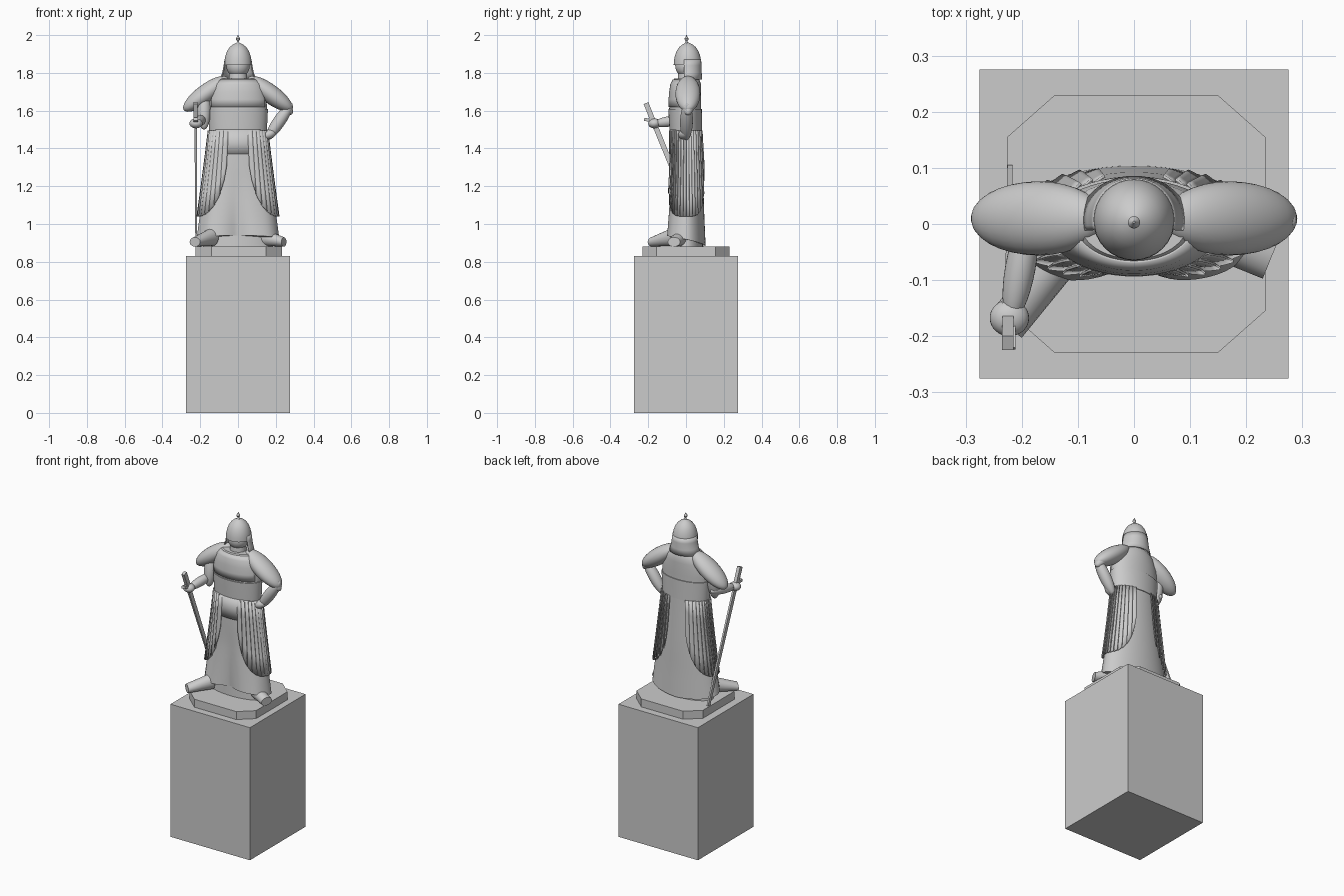
import bpy, bmesh
from math import sin, cos, pi, exp, sqrt, radians
from mathutils import Vector

if "Cube" in bpy.data.objects:
    bpy.data.objects.remove(bpy.data.objects["Cube"])


def finish(name, bm, smooth=True, angle=35):
    bmesh.ops.recalc_face_normals(bm, faces=bm.faces)
    me = bpy.data.meshes.new(name)
    bm.to_mesh(me)
    bm.free()
    ob = bpy.data.objects.new(name, me)
    bpy.context.collection.objects.link(ob)
    bpy.ops.object.select_all(action='DESELECT')
    bpy.context.view_layer.objects.active = ob
    ob.select_set(True)
    if smooth:
        bpy.ops.object.shade_smooth_by_angle(angle=radians(angle))
    return ob


def loft(name, rings, closed=True, caps=True, smooth=True, thick=0):
    bm = bmesh.new()
    rows = [[bm.verts.new(p) for p in r] for r in rings]
    n = len(rows[0])
    for a, b in zip(rows, rows[1:]):
        for i in range(n if closed else n - 1):
            j = (i + 1) % n
            bm.faces.new((a[i], a[j], b[j], b[i]))
    if closed and caps:
        bm.faces.new(rows[0])
        bm.faces.new(rows[-1])
    ob = finish(name, bm, smooth)
    if thick:
        m = ob.modifiers.new("thickness", 'SOLIDIFY')
        m.thickness = thick
    return ob


def oval(z, rx, rf, rb, n=48, cy=0.0):
    out = []
    for i in range(n):
        a = 2 * pi * i / n
        out.append((rx * sin(a), cy - (rf if cos(a) > 0 else rb) * cos(a), z))
    return out


# Figure silhouette: z, half width, front depth, back depth
SHAPE = [(0.88, 0.225, 0.118, 0.104), (1.04, 0.203, 0.102, 0.097), (1.2, 0.182, 0.088, 0.092),
         (1.49, 0.147, 0.082, 0.080), (1.60, 0.154, 0.089, 0.079), (1.68, 0.150, 0.087, 0.080),
         (1.74, 0.128, 0.078, 0.079), (1.77, 0.095, 0.062, 0.070)]


def size(z):
    for p, q in zip(SHAPE, SHAPE[1:]):
        if z <= q[0]:
            t = max(0, (z - p[0]) / (q[0] - p[0]))
            return [p[k] + (q[k] - p[k]) * t for k in (1, 2, 3)]
    return SHAPE[-1][1:]


def skin(a, z, off=0.0):
    rx, rf, rb = size(z)
    return ((rx + off) * sin(a), -((rf if cos(a) > 0 else rb) + off) * cos(a), z)


def ellipsoid(name, p0, p1, rx, ry):
    p0, p1 = Vector(p0), Vector(p1)
    bm = bmesh.new()
    bmesh.ops.create_uvsphere(bm, u_segments=28, v_segments=16, radius=1)
    for v in bm.verts:
        v.co = (v.co.x * rx, v.co.y * ry, v.co.z * (p1 - p0).length / 2)
    q = (p1 - p0).to_track_quat('Z', 'Y')
    for v in bm.verts:
        v.co = q @ v.co + (p0 + p1) / 2
    return finish(name, bm)


def box_along(name, p0, p1, wx, wy, taper=1.0):
    # rectangular bar; section lies across the bar, wx along world x
    p0, p1 = Vector(p0), Vector(p1)
    d = (p1 - p0).normalized()
    u = Vector((1, 0, 0))
    v = d.cross(u).normalized()
    rings = []
    for p, s in ((p0, 1), (p1, taper)):
        rings.append([p + u * x * wx * s / 2 + v * y * wy * s / 2
                      for x, y in ((-1, -1), (1, -1), (1, 1), (-1, 1))])
    return loft(name, rings, smooth=False)


# Pedestal and chamfered plinth
loft("pedestal", [[(x * .275, y * .275, z) for x, y in ((-1, -1), (1, -1), (1, 1), (-1, 1))]
                  for z in (0, 0.83)], smooth=False)
OCT = [(-.145, -.23), (.145, -.23), (.23, -.155), (.23, .155),
       (.145, .23), (-.145, .23), (-.23, .155), (-.23, -.155)]
loft("plinth", [[(x + .004, y, z) for x, y in OCT] for z in (.83, .88)], smooth=False)

# Inner robe reaching the plinth
loft("inner_robe", [oval(.88, .185, .075, .09), oval(1.1, .16, .07, .075), oval(1.5, .13, .07, .065)])

# Outer robe, parted at the front with folds at the hem
rings = []
N = 96
for k in range(13):
    t = k / 12
    ring = []
    for i in range(N):
        a = 2 * pi * i / N
        f = a if a < pi else a - 2 * pi
        hem = .885 + .055 * max(0, cos(f) * .5 + .5) ** .7
        z = 1.5 + (hem - 1.5) * t
        x, y, _ = skin(a, z)
        g = t * t
        s = 1 - .34 * g * exp(-(f / .3) ** 2) + .07 * g * exp(-((abs(f) - .75) / .3) ** 2)
        s += .02 * g * sin(7 * f) * max(0, cos(f))
        ring.append((x * s, y * s, z))
    rings.append(ring)
loft("outer_robe", rings)

# Cuirass, waist band and collar
loft("torso", [oval(z, *size(z)) for z in (1.45, 1.49, 1.55, 1.6, 1.64, 1.68, 1.715, 1.74, 1.757, 1.77)])
loft("waist_band", [oval(z, *[s + .005 for s in size(z)]) for z in (1.49, 1.55, 1.61)])
loft("chest_plate", [[skin(-1.15 + 2.3 * i / 24, z, .005) for i in range(25)]
                     for z in (1.62, 1.66, 1.70, 1.74, 1.765)], closed=False, thick=.006)
# Apron of the cuirass between the skirt panels
loft("front_apron", [[skin(w * (i / 6 - 1), z, .006) for i in range(13)]
                     for z, w in ((1.5, .9), (1.43, .78), (1.37, .62))], closed=False, thick=.006)


# Armoured skirt panels: overlapping vertical lames with a curved lower edge
def hem_height(a):
    u = min(1, (1 - abs(sin(a))) / .68)
    return 1.04 + .33 * (1 - sqrt(1 - u * u))


STRIPS, A0 = 16, .34
for side, label in ((1, "left"), (-1, "right")):
    bm = bmesh.new()
    step = (pi - 2 * A0) / STRIPS
    for s in range(STRIPS):
        rows = []
        for r in range(5):
            row = []
            for c in range(4):
                a = A0 + step * (s + c / 3)
                z = 1.495 + (hem_height(a) - 1.495) * r / 4
                x, y, _ = skin(a, z, .005 + .008 * (c / 3) + .004 * r / 4)
                row.append(bm.verts.new((side * x, y, z)))
            rows.append(row)
        for p, q in zip(rows, rows[1:]):
            for i in range(3):
                bm.faces.new((p[i], p[i + 1], q[i + 1], q[i]))
    ob = finish(label + "_skirt_panel", bm)
    ob.modifiers.new("thickness", 'SOLIDIFY').thickness = .005

# Head, neck and helmet with finial
loft("neck", [oval(1.75, .05, .045, .05, 24), oval(1.81, .045, .04, .045, 24)])
ellipsoid("face", (0, .005, 1.775), (0, .005, 1.9), .062, .062)
loft("helmet", [oval(z, r, r, r, 32, .008) for z, r in
                ((1.843, .066), (1.843, .073), (1.865, .072), (1.89, .067), (1.915, .058),
                 (1.935, .045), (1.95, .028), (1.958, .012), (1.96, .006))])
loft("helmet_finial", [oval(z, r, r, r, 16, .003) for z, r in
                       ((1.955, .012), (1.963, .006), (1.97, .005), (1.974, .009), (1.981, .011),
                        (1.987, .008), (1.992, .004), (2.0, .002))])
# Neck guard draped behind the head
loft("neck_guard", [[(r * sin(a), .008 - d * cos(a), z)
                     for a in [radians(75 + 210 * i / 30) for i in range(31)]]
                    for z, r, d in ((1.87, .072, .072), (1.84, .076, .074),
                                    (1.8, .084, .075), (1.765, .096, .078))],
     closed=False, thick=.006)

# Shoulder sleeves
for s, label in ((1, "left"), (-1, "right")):
    ellipsoid(label + "_shoulder_sleeve", (s * .055, .01, 1.775), (s * .287, .01, 1.603), .066, .05)

# Arms: right hand forward on the sword, left hand on the hip
ellipsoid("right_upper_arm", (-.18, 0, 1.71), (-.18, -.03, 1.5), .036, .036)
ellipsoid("right_forearm", (-.185, .02, 1.56), (-.22, -.175, 1.53), .027, .028)
ellipsoid("right_hand", (-.222, -.2, 1.53), (-.222, -.135, 1.535), .035, .026)
ellipsoid("left_upper_arm", (.17, .01, 1.72), (.285, .01, 1.58), .038, .035)
ellipsoid("left_forearm", (.285, .005, 1.64), (.15, 0, 1.445), .034, .033)
ellipsoid("left_hand", (.2, 0, 1.49), (.13, -.02, 1.46), .03, .025)

# Sword planted on the plinth
top, tip = Vector((-.225, -.212, 1.64)), Vector((-.221, .095, .883))
at = lambda t: top.lerp(tip, t)
box_along("sword_grip", top, at(.14), .02, .027)
box_along("sword_blade", at(.12), tip, .012, .028, .8)
box_along("sword_guard", (-.223, -.222, 1.555), (-.223, -.135, 1.535), .024, .016)

# Boots turned outward
for label, heel, toe in (("right", (-.13, -.06, .935), (-.228, -.18, .905)),
                         ("left", (.11, -.01, .935), (.243, -.064, .905))):
    h, t = Vector(heel), Vector(toe)
    d = (t - h)
    side = Vector((-d.y, d.x, 0)).normalized()
    rings = [[h.lerp(t, k) + side * .036 * cos(2 * pi * i / 20) + Vector((0, 0, rz * sin(2 * pi * i / 20)))
              for i in range(20)] for k, rz in ((0, .05), (.5, .037), (1, .025))]
    loft(label + "_boot", rings)
